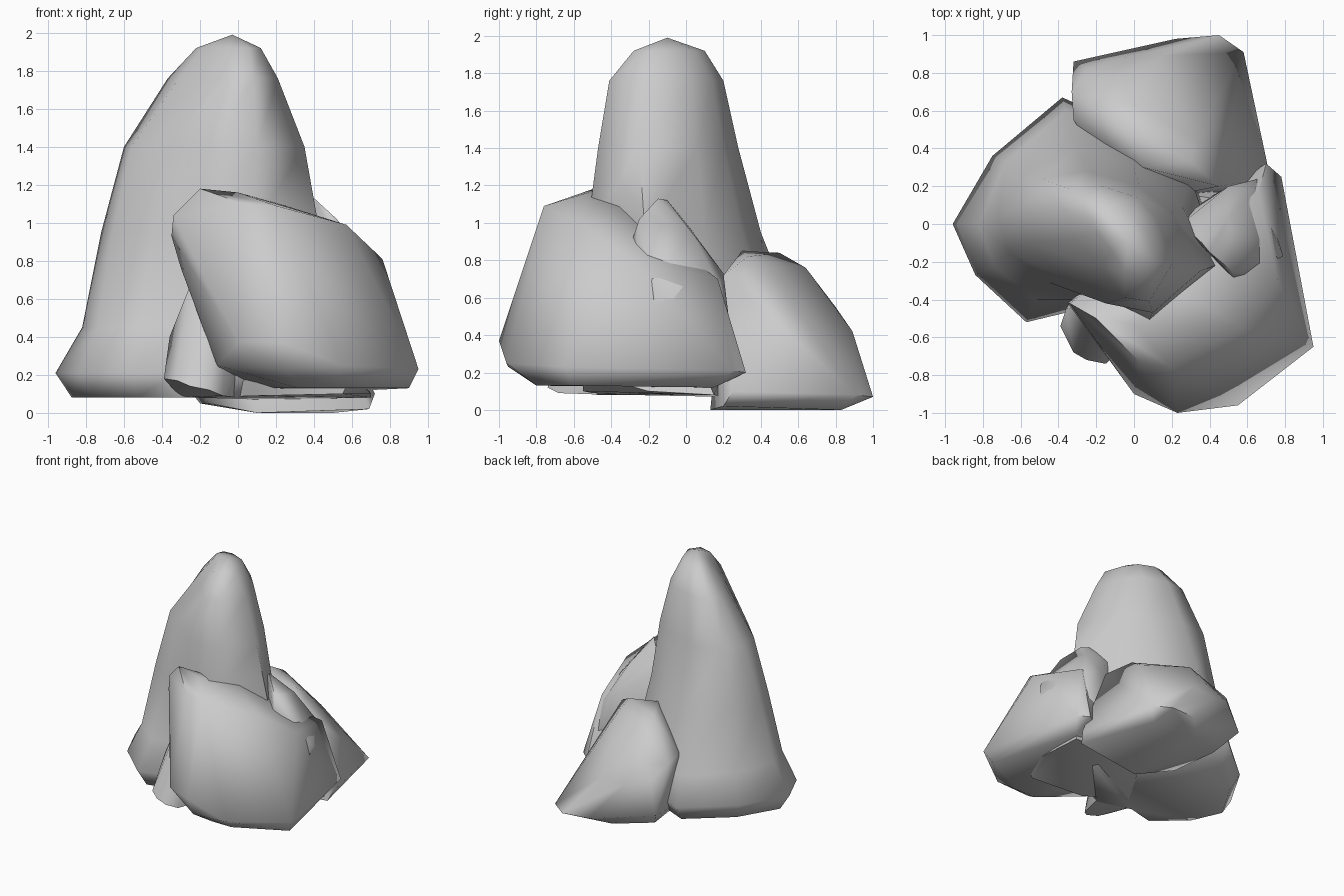
import bpy, bmesh, math


def finish(bm, name, angle):
    bmesh.ops.recalc_face_normals(bm, faces=bm.faces)
    mesh = bpy.data.meshes.new(name)
    bm.to_mesh(mesh)
    bm.free()
    obj = bpy.data.objects.new(name, mesh)
    bpy.context.collection.objects.link(obj)
    bpy.ops.object.select_all(action='DESELECT')
    obj.select_set(True)
    bpy.context.view_layer.objects.active = obj
    bpy.ops.object.shade_smooth_by_angle(angle=math.radians(angle))
    return obj


def boulder(name, corners, angle=60):
    """Rock as the convex hull of a few corner points."""
    bm = bmesh.new()
    for c in corners:
        bm.verts.new(c)
    res = bmesh.ops.convex_hull(bm, input=bm.verts[:])
    loose = {v for v in res["geom_interior"] + res["geom_unused"]
             if isinstance(v, bmesh.types.BMVert)}
    bmesh.ops.delete(bm, geom=list(loose), context='VERTS')
    return finish(bm, name, angle)


def loft(name, rings, apex, angle=65):
    """Rock lofted through horizontal outlines, closed by a tip and a flat base."""
    bm = bmesh.new()
    loops = [[bm.verts.new((x, y, z)) for x, y in pts] for z, pts in rings]
    n = len(loops[0])
    for a, b in zip(loops, loops[1:]):
        for i in range(n):
            j = (i + 1) % n
            bm.faces.new((a[i], a[j], b[j], b[i]))
    tip = bm.verts.new(apex)
    for i in range(n):
        bm.faces.new((loops[-1][i], loops[-1][(i + 1) % n], tip))
    bm.faces.new(loops[0][::-1])
    return finish(bm, name, angle)


# Tall slab-like spire with a flared foot on the left
foot = [(.42, -.1), (.3, .3), (0, .5), (-.38, .67), (-.75, .36),
        (-.96, 0), (-.84, -.27), (-.57, -.52), (-.32, -.46), (0, -.55)]
base = [(x * .88 - .03, y * .87) for x, y in foot]
loft("spire_rock", [
    (.08, base),
    (.21, foot),
    (.45, [(.43, -.15), (.3, .25), (0, .45), (-.36, .6), (-.68, .33),
           (-.82, 0), (-.74, -.22), (-.52, -.4), (-.28, -.38), (.05, -.54)]),
    (.95, [(.43, -.22), (.25, .1), (0, .3), (-.3, .4), (-.57, .28),
           (-.72, .04), (-.66, -.15), (-.45, -.31), (-.2, -.4), (.07, -.53)]),
    (1.4, [(.35, -.25), (.2, .06), (.03, .2), (-.25, .28), (-.49, .24),
           (-.6, .08), (-.56, -.1), (-.39, -.27), (-.15, -.42), (.1, -.47)]),
    (1.76, [(.21, -.2), (.12, .03), (.02, .14), (-.17, .2), (-.33, .18),
            (-.37, .08), (-.31, -.08), (-.18, -.23), (-.05, -.39), (.08, -.41)]),
    (1.92, [(.12, -.2), (.07, -.05), (0, .05), (-.12, .1), (-.2, .09),
            (-.22, .03), (-.19, -.05), (-.12, -.14), (-.05, -.25), (.06, -.28)]),
], (-.03, -.1, 1.99))

# Large boulder at the front right
boulder("front_boulder", [
    (-.2, -.5, 1.18), (-.34, -.42, 1.04), (-.35, -.42, .93), (-.3, -.45, .76),
    (0, -.53, 1.16), (.2, -.76, 1.09), (.03, -.73, 1.1), (.57, -.55, .99),
    (.76, -.3, .81), (.25, -.35, 1.09), (.66, .17, .7),
    (0, -.9, .37), (-.11, -.7, .25), (.23, -1, .37), (.25, -.95, .23),
    (.55, -.96, .25), (.95, -.65, .23), (.9, -.6, .13), (.78, .25, .21),
    (.7, .32, .2), (.7, .15, .12), (.32, -.8, .13), (.5, -.8, .13),
    (0, -.1, .13)])

# Leaning boulder at the back, sloping down to a wide rear edge
boulder("back_boulder", [
    (-.22, .4, .6), (-.32, .55, .6), (-.33, .7, .58), (-.05, .5, .84),
    (-.02, .64, .76), (.3, .33, .82), (.45, .2, .72), (.32, .45, .74),
    (-.05, .8, .55), (-.24, .82, .45), (.15, .89, .42), (-.05, .88, .4),
    (.05, .3, .85), (-.32, .86, .2), (-.05, .9, .15), (.22, .98, .08),
    (.45, 1, .07), (.58, .91, .08), (.72, .25, .1), (.69, .2, .02),
    (.5, .83, 0), (.1, .83, .01), (-.2, .7, .05), (.1, .13, 0), (-.15, .3, .05)])

# Small wedge rock on the right
boulder("side_rock", [
    (.4, -.15, 1.13), (.36, -.1, 1.12), (.52, -.25, 1.02), (.53, -.29, .9),
    (.6, -.27, .86), (.79, -.17, .66), (.78, -.17, .45), (.5, .03, .95),
    (.5, .2, .73), (.64, .18, .66), (.25, 0, 1), (.2, 0, .5), (.66, .24, .4)])

# Low lump at the front of the spire
boulder("front_foot_rock", [
    (-.39, -.54, .18), (-.32, -.68, .17), (-.25, -.72, .14), (-.15, -.74, .12),
    (-.08, -.68, .09), (-.14, -.62, .45), (-.3, -.53, .4), (-.36, -.45, .4),
    (-.22, -.42, .75), (-.05, -.45, .8), (-.3, -.35, .08), (0, -.4, .08),
    (.05, -.4, .3)])

# Flat rubble under the front boulder
boulder("under_rock", [
    (.1, -.5, .09), (.55, -.55, .1), (.7, -.2, .1), (.7, .15, .08),
    (.1, .2, .07), (-.2, -.3, .08), (.1, -.55, .2), (.6, -.55, .2),
    (.65, .1, .2), (0, .2, .2)])
